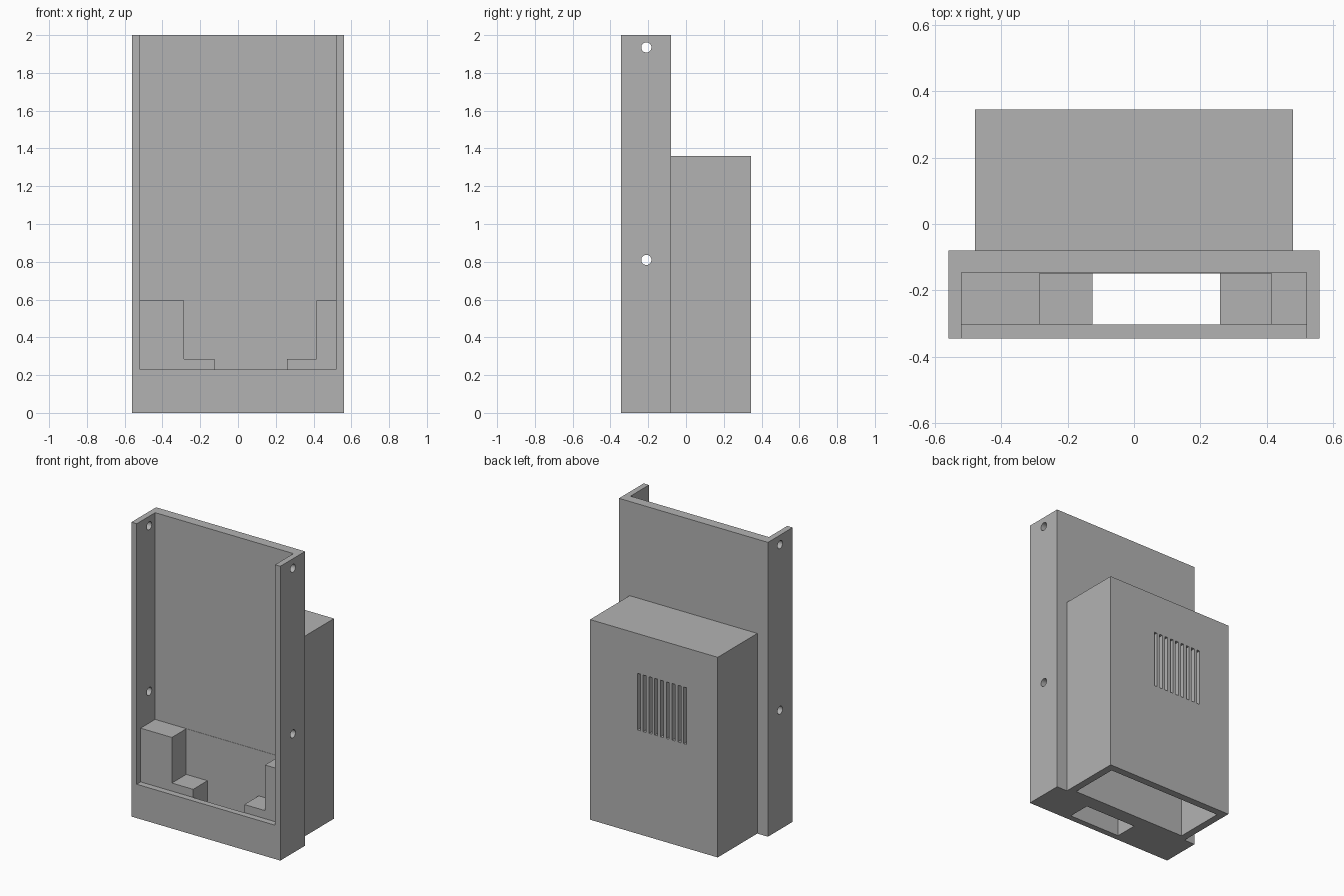
import bpy
import bmesh
from mathutils import Vector, Matrix

if "Cube" in bpy.data.objects:
    bpy.data.objects.remove(bpy.data.objects["Cube"], do_unlink=True)

GREY = (0.45, 0.45, 0.45, 1)
grey = bpy.data.materials.new("plain grey")
grey.use_nodes = True
grey.diffuse_color = GREY
grey.node_tree.nodes["Principled BSDF"].inputs["Base Color"].default_value = GREY


def finish(name, bm):
    bmesh.ops.recalc_face_normals(bm, faces=bm.faces)
    mesh = bpy.data.meshes.new(name)
    bm.to_mesh(mesh)
    bm.free()
    mesh.materials.append(grey)
    obj = bpy.data.objects.new(name, mesh)
    bpy.context.collection.objects.link(obj)
    return obj


def prism(name, points, direction):
    """Extrude a closed outline along a direction."""
    bm = bmesh.new()
    face = bm.faces.new([bm.verts.new(p) for p in points])
    moved = bmesh.ops.extrude_face_region(bm, geom=[face])["geom"]
    verts = [v for v in moved if isinstance(v, bmesh.types.BMVert)]
    bmesh.ops.translate(bm, verts=verts, vec=Vector(direction))
    return finish(name, bm)


def box(name, x0, x1, y0, y1, z0, z1):
    outline = [(x0, y0, z0), (x1, y0, z0), (x1, y1, z0), (x0, y1, z0)]
    return prism(name, outline, (0, 0, z1 - z0))


def cut(target, cutter):
    """Subtract the cutter, apply, and remove it."""
    mod = target.modifiers.new("cut", "BOOLEAN")
    mod.operation = "DIFFERENCE"
    mod.solver = "EXACT"
    mod.object = cutter
    cutter.hide_render = True
    bpy.context.view_layer.objects.active = target
    bpy.ops.object.modifier_apply(modifier=mod.name)
    bpy.data.objects.remove(cutter, do_unlink=True)


# Tray, open at the front and top, with a low front lip
tray = box("tray", -0.56, 0.56, -0.345, -0.08, 0, 2)
side = [(-0.4, 0.23), (-0.303, 0.23), (-0.303, 0.595),
        (-0.147, 0.595), (-0.147, 2.1), (-0.4, 2.1)]
cut(tray, prism("channel", [(-0.52, y, z) for y, z in side], (1.04, 0, 0)))

# Stepped pocket between the two corner blocks, open underneath
steps = [(-0.125, -0.1), (0.26, -0.1), (0.26, 0.285), (0.415, 0.285),
         (0.415, 0.65), (-0.285, 0.65), (-0.285, 0.285), (-0.125, 0.285)]
cut(tray, prism("pocket", [(x, -0.304, z) for x, z in steps], (0, 0.155, 0)))

# Screw holes through both side walls
for z in (0.81, 1.935):
    bm = bmesh.new()
    bmesh.ops.create_cone(bm, cap_ends=True, segments=24, radius1=0.027,
                          radius2=0.027, depth=1.4,
                          matrix=Matrix.Translation((0, -0.21, z))
                          @ Matrix.Rotation(1.5708, 4, "Y"))
    cut(tray, finish("screw_hole", bm))

# Hollow rear housing, open underneath
housing = box("rear_housing", -0.48, 0.48, -0.08, 0.345, 0, 1.36)
cut(housing, box("hollow", -0.43, 0.43, -0.05, 0.295, -0.1, 1.31))

# Row of vent slots in the back wall
for i in range(9):
    x = -0.235 + i * 0.0435
    cut(housing, box("vent", x - 0.011, x + 0.011, 0.25, 0.4, 0.705, 1.09))
